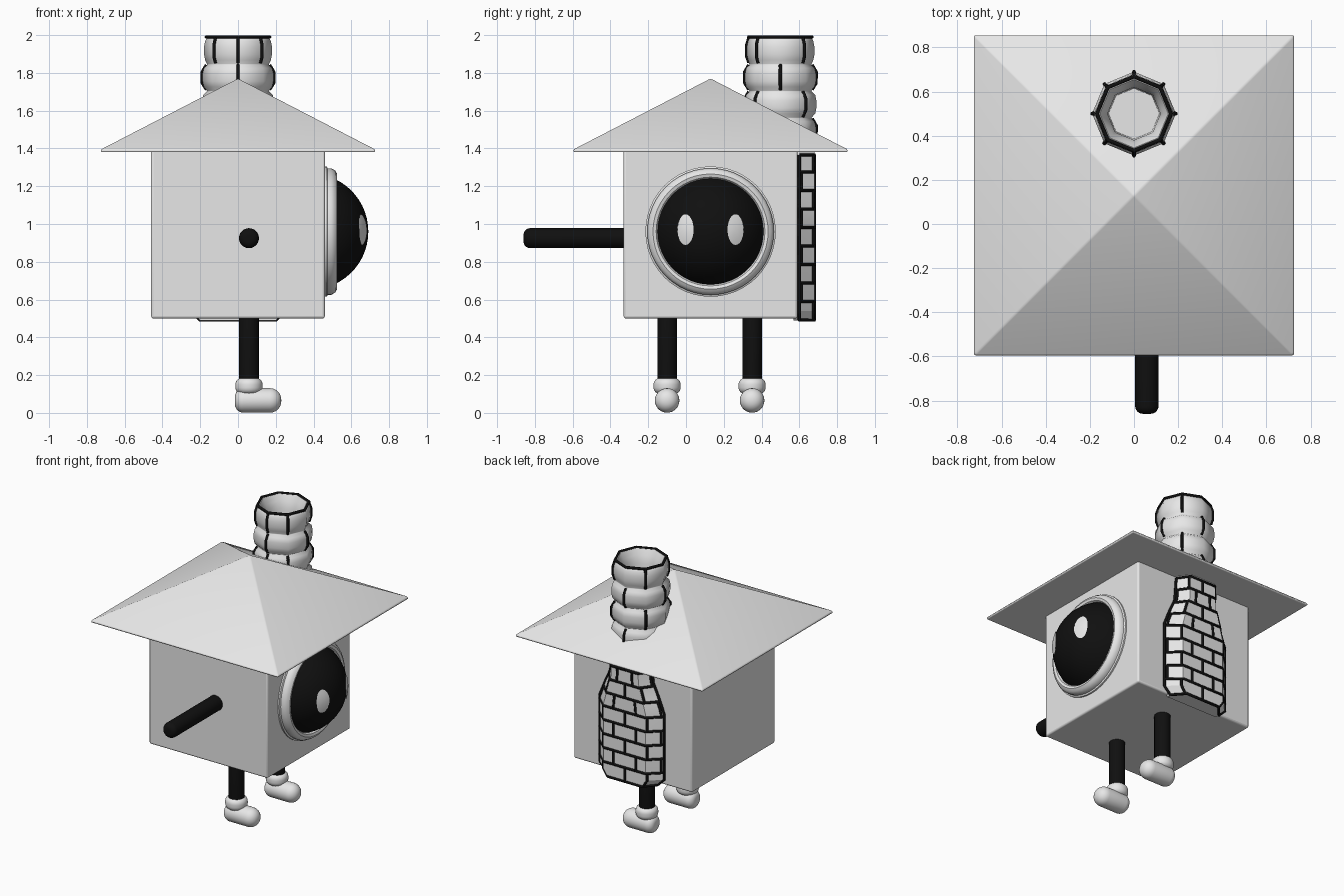
import bpy, bmesh, math
from mathutils import Matrix, Vector

if "Cube" in bpy.data.objects:
    bpy.data.objects.remove(bpy.data.objects["Cube"], do_unlink=True)


def material(name, value):
    m = bpy.data.materials.new(name)
    m.use_nodes = True
    color = (value, value, value, 1)
    m.diffuse_color = color
    m.node_tree.nodes["Principled BSDF"].inputs["Base Color"].default_value = color
    return m


WHITE = material("plain white", 0.8)
BLACK = material("ink black", 0.005)
MID = 0.13        # house centre in y
EYE_Z = 0.96
STACK_Y = 0.5     # chimney centre in y


def finish(name, bm, mat, angle=40, bevel=0):
    bmesh.ops.recalc_face_normals(bm, faces=bm.faces)
    mesh = bpy.data.meshes.new(name)
    bm.to_mesh(mesh)
    bm.free()
    obj = bpy.data.objects.new(name, mesh)
    bpy.context.collection.objects.link(obj)
    mesh.materials.append(mat)
    if bevel:
        mod = obj.modifiers.new("rounded_edges", "BEVEL")
        mod.width, mod.segments = bevel, 3
    select(obj)
    bpy.ops.object.shade_smooth_by_angle(angle=math.radians(angle))
    return obj


def select(obj):
    bpy.ops.object.select_all(action="DESELECT")
    obj.select_set(True)
    bpy.context.view_layer.objects.active = obj


def lathe_mesh(profile, segs):
    """Revolve (radius, height) points about z; radius 0 closes to a point."""
    bm = bmesh.new()
    rings = []
    for r, h in profile:
        n = segs if r > 0 else 1
        rings.append([bm.verts.new((r * math.cos(math.tau * i / segs),
                                    r * math.sin(math.tau * i / segs), h)) for i in range(n)])
    for a, b in zip(rings, rings[1:]):
        for i in range(segs):
            j = (i + 1) % segs
            quad = [a[i % len(a)], a[j % len(a)], b[j % len(b)], b[i % len(b)]]
            bm.faces.new(list(dict.fromkeys(quad)))
    return bm


def lathe(name, profile, mat, place, axis="Z", segs=32, angle=40):
    turn = {"Z": Matrix(), "X": Matrix.Rotation(math.pi / 2, 4, "Y"),
            "-Y": Matrix.Rotation(math.pi / 2, 4, "X")}[axis]
    bm = lathe_mesh(profile, segs)
    bm.transform(Matrix.Translation(place) @ turn)
    return finish(name, bm, mat, angle)


def rounded_rod(r, length, start, end):
    """Rod profile with rounded ends of the given radii."""
    steps = [math.pi / 2 * i / 6 for i in range(7)]
    low = [(r - start + start * math.sin(t), start - start * math.cos(t)) for t in steps]
    high = [(r - end + end * math.cos(t), length - end + end * math.sin(t)) for t in steps]
    pts = [(0, 0)] + low + high + [(0, length)]
    return [(0 if x < 1e-5 else x, h) for i, (x, h) in enumerate(pts)
            if i in (0, len(pts) - 1) or x > 1e-5]


def tubes(name, paths, radius):
    """Thin black lines, given as (points, closed)."""
    curve = bpy.data.curves.new(name, "CURVE")
    curve.dimensions = "3D"
    curve.bevel_depth, curve.bevel_resolution = radius, 1
    curve.use_fill_caps = True
    for pts, closed in paths:
        s = curve.splines.new("POLY")
        s.points.add(len(pts) - 1)
        for p, co in zip(s.points, pts):
            p.co = (*co, 1)
        s.use_cyclic_u = closed
    curve.materials.append(BLACK)
    obj = bpy.data.objects.new(name, curve)
    bpy.context.collection.objects.link(obj)
    select(obj)
    bpy.ops.object.convert(target="MESH")


# House body
bm = bmesh.new()
bmesh.ops.create_cube(bm, size=1, matrix=Matrix.Translation((0, MID, 0.95))
                      @ Matrix.Diagonal((0.92, 0.92, 0.9, 1)))
finish("house_body", bm, WHITE, bevel=0.012)

# Pyramid roof with a thin lip
bm = bmesh.new()
square = [(-0.725, -0.725), (0.725, -0.725), (0.725, 0.725), (-0.725, 0.725)]
low, high = [[bm.verts.new((x, y + MID, z)) for x, y in square] for z in (1.38, 1.395)]
peak = bm.verts.new((0, MID, 1.77))
bm.faces.new(low)
for i in range(4):
    j = (i + 1) % 4
    bm.faces.new((low[i], low[j], high[j], high[i]))
    bm.faces.new((high[i], high[j], peak))
finish("roof", bm, WHITE, bevel=0.007)

# Eye: rim, domed pupil and two curved glints
lathe("eye_rim", [(0.345, 0.45), (0.345, 0.47), (0.335, 0.475), (0.335, 0.495), (0.322, 0.515),
                  (0.305, 0.525), (0.288, 0.52), (0.275, 0.5), (0.27, 0.46)],
      WHITE, (0, MID, EYE_Z), "X", 48)
DOME_R, DOME_X = 0.307, 0.383
arc = [math.radians(66) * i / 10 for i in range(11)]
lathe("eye_dome", [(DOME_R * math.sin(t), DOME_R * math.cos(t)) for t in arc],
      BLACK, (DOME_X, MID, EYE_Z), "X", 48)
centre = Vector((DOME_X, MID, EYE_Z))
for side, name in ((-1, "eye_glint_front"), (1, "eye_glint_back")):
    bm = lathe_mesh([(0, 0), (0.35, 0), (0.7, 0), (1, 0)], 24)
    for v in bm.verts:
        dy, dz = side * 0.13 + v.co.x * 0.042, 0.01 + v.co.y * 0.08
        d = Vector((math.sqrt(DOME_R ** 2 - dy * dy - dz * dz), dy, dz))
        v.co = centre + d.normalized() * (DOME_R + 0.006)
    obj = finish(name, bm, WHITE)
    if obj.data.polygons[0].normal.x < 0:
        obj.data.flip_normals()

# Arm, legs, ankles and feet
LIMB_X = 0.058
lathe("arm", rounded_rod(0.053, 0.56, 0.01, 0.035), BLACK, (LIMB_X, -0.3, 0.925), "-Y", 24)
for y, side in ((-0.1, "front"), (0.35, "back")):
    lathe(side + "_leg", rounded_rod(0.052, 0.4, 0.01, 0.01), BLACK, (LIMB_X, y, 0.13), segs=24)
    lathe(side + "_ankle", rounded_rod(0.072, 0.085, 0.035, 0.035), WHITE, (LIMB_X, y, 0.1))
    lathe(side + "_foot", rounded_rod(0.065, 0.245, 0.045, 0.06), WHITE,
          (-0.016, y, 0.066), "X")

# Upper chimney: stacked bulging rows around a hollow core
ROW = 0.142
outer = []
rows = [1.99 - ROW * (i + 1) for i in range(4)]
for i, z in reversed(list(enumerate(rows))):
    bulge = 0.18 if i == 0 else 0.19
    outer += [(0.165, z), (bulge - 0.006, z + 0.02), (bulge, z + 0.05),
              (bulge, z + 0.09), (bulge - 0.006, z + 0.12), (0.165, z + ROW - 0.005)]
inner = [(0.155, 1.99), (0.135, 1.95), (0.12, 1.9), (0.115, 1.75), (0, 1.75)]
lathe("chimney_top", outer + inner, WHITE, (0, STACK_Y, 0), segs=8, angle=50)


def stack(deg, r, z):
    a = math.radians(deg)
    return (r * math.cos(a), STACK_Y + r * math.sin(a), z)


lines = [([stack(45 * k, 0.168, 1.99) for k in range(8)], True)]
for i, z in enumerate(rows):
    b = 0.18 if i == 0 else 0.19
    start = 45 if i % 2 == 0 else 0
    for deg in {start, start + 90, start + 180, start + 270, 270}:
        lines.append(([stack(deg, r, z + h) for r, h in
                       ((0.168, 0.005), (b, 0.04), (b, 0.1), (0.168, 0.137))], False))
tubes("chimney_top_mortar", lines, 0.009)

# Lower chimney on the back wall, flared below the neck
FLARE = [(0.49, 0.2), (0.54, 0.25), (1.0, 0.25), (1.1, 0.21), (1.2, 0.165), (1.39, 0.15)]


def width(z):
    for (z0, w0), (z1, w1) in zip(FLARE, FLARE[1:]):
        if z <= z1:
            return w0 + (w1 - w0) * (z - z0) / (z1 - z0)
    return FLARE[-1][1]


def on_stack(u, z):
    """Point on the chamfered chimney face, u from -1 to 1 across it."""
    y = 0.68 if abs(u) <= 0.65 else 0.68 - 0.08 * (abs(u) - 0.65) / 0.35
    return (u * width(z), y, z)


ACROSS = (-1, -0.65, 0.65, 1)
bm = bmesh.new()
sections = []
for z, w in FLARE:
    pts = [(-w, 0.57, z)] + [on_stack(u, z) for u in ACROSS] + [(w, 0.57, z)]
    sections.append([bm.verts.new(p) for p in pts])
for a, b in zip(sections, sections[1:]):
    for i in range(6):
        j = (i + 1) % 6
        bm.faces.new((a[i], a[j], b[j], b[i]))
bm.faces.new(sections[0])
bm.faces.new(sections[-1])
finish("chimney_base", bm, WHITE, angle=25)

lines = []
levels = [0.492 + 0.098 * i for i in range(10)]
levels[-1] = 1.365
for i, z in enumerate(levels):
    lines.append(([on_stack(u, z) for u in ACROSS], False))
    if i + 1 < len(levels):
        joints = (-0.95, -0.35, 0.35, 0.95) if i % 2 else (-0.68, 0, 0.68)
        for u in joints:
            lines.append(([on_stack(u, z + (levels[i + 1] - z) * t / 2) for t in range(3)], False))
for u in (-1, 1):
    lines.append(([on_stack(u, z) for z, w in FLARE[:-1]] + [on_stack(u, 1.365)], False))
tubes("chimney_base_mortar", lines, 0.009)
